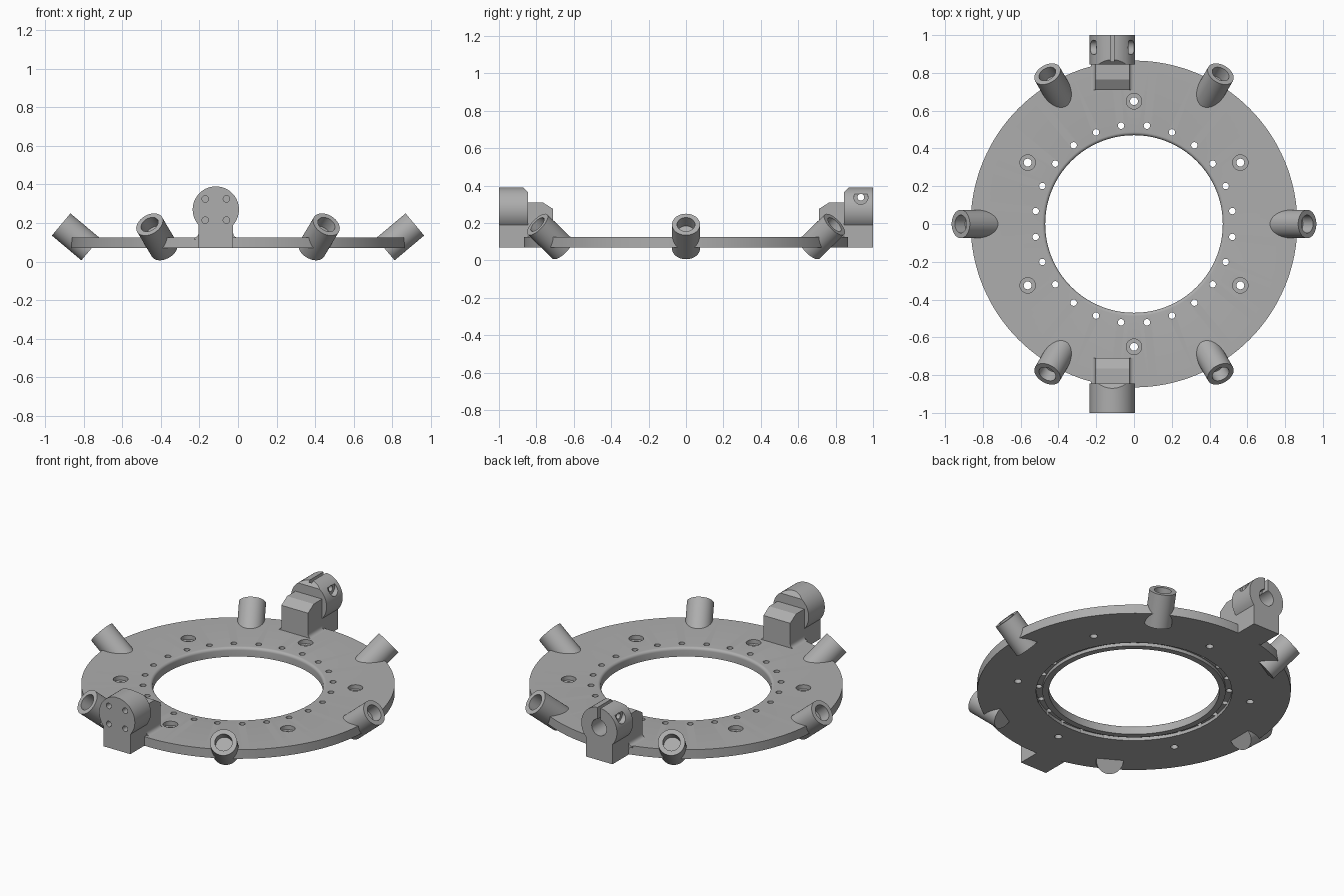
import bpy, bmesh
from math import pi, sin, cos, radians, asin
from mathutils import Matrix, Vector

cube = bpy.data.objects.get("Cube")
if cube:
    bpy.data.objects.remove(cube, do_unlink=True)

GREY = (0.42, 0.42, 0.42, 1)
mat = bpy.data.materials.new("machined_grey")
mat.use_nodes = True
mat.diffuse_color = GREY
mat.node_tree.nodes["Principled BSDF"].inputs["Base Color"].default_value = GREY


def finish(bm, name):
    bmesh.ops.recalc_face_normals(bm, faces=bm.faces)
    mesh = bpy.data.meshes.new(name)
    bm.to_mesh(mesh)
    bm.free()
    mesh.materials.append(mat)
    obj = bpy.data.objects.new(name, mesh)
    bpy.context.collection.objects.link(obj)
    return obj


def activate(obj):
    bpy.ops.object.select_all(action='DESELECT')
    obj.select_set(True)
    bpy.context.view_layer.objects.active = obj


def smooth(obj):
    activate(obj)
    bpy.ops.object.shade_smooth_by_angle(angle=radians(30))


def lathe(profile, steps, closed=True):
    """Revolve (radius, height) points around z."""
    bm = bmesh.new()
    vs = [bm.verts.new((r, 0, z)) for r, z in profile]
    pairs = list(zip(vs, vs[1:])) + ([(vs[-1], vs[0])] if closed else [])
    es = [bm.edges.new(p) for p in pairs]
    bmesh.ops.spin(bm, geom=vs + es, cent=(0, 0, 0), axis=(0, 0, 1),
                   angle=2 * pi, steps=steps)
    bmesh.ops.remove_doubles(bm, verts=bm.verts, dist=1e-5)
    return bm


def prism(bm, points, vector):
    """Extrude a flat outline along a vector."""
    face = bm.faces.new([bm.verts.new(p) for p in points])
    ext = bmesh.ops.extrude_face_region(bm, geom=[face])["geom"]
    bmesh.ops.translate(bm, vec=vector,
                        verts=[g for g in ext if isinstance(g, bmesh.types.BMVert)])


def rods(centres, radius, depth, axis='Z', segs=20):
    """Cutter made of separate cylinders along one axis."""
    rot = {'X': Matrix.Rotation(pi / 2, 4, 'Y'),
           'Y': Matrix.Rotation(pi / 2, 4, 'X'), 'Z': Matrix()}[axis]
    bm = bmesh.new()
    for c in centres:
        bmesh.ops.create_cone(bm, cap_ends=True, segments=segs, radius1=radius,
                              radius2=radius, depth=depth,
                              matrix=Matrix.Translation(c) @ rot)
    return bm


def cut(obj, bm):
    cutter = finish(bm, "cutter")
    cutter.hide_render = True
    mod = obj.modifiers.new("cut", 'BOOLEAN')
    mod.operation, mod.solver, mod.object = 'DIFFERENCE', 'EXACT', cutter
    activate(obj)
    bpy.ops.object.modifier_apply(modifier=mod.name)
    bpy.data.objects.remove(cutter, do_unlink=True)


def circle(count, radius, start, z):
    return [(radius * cos(start + 2 * pi * i / count),
             radius * sin(start + 2 * pi * i / count), z) for i in range(count)]


# Ring plate: rounded inner lip and a groove underneath
LOW, TOP, LIP = 0.07, 0.125, 0.017
lip = [(0.47 + LIP * (1 - cos(a)), TOP - LIP * (1 - sin(a)))
       for a in (i * pi / 12 for i in range(7))]
plate = finish(lathe(lip + [(0.865, TOP), (0.865, LOW), (0.54, LOW), (0.54, 0.09),
                            (0.505, 0.09), (0.505, LOW), (0.47, LOW)], 128), "ring_plate")
cut(plate, rods(circle(24, 0.525, radians(7.5), 0.1), 0.017, 0.2))
bolts = circle(6, 0.65, pi / 6, 0.1)
cut(plate, rods(bolts, 0.021, 0.2))
cut(plate, rods([(x, y, 0.15) for x, y, z in bolts], 0.041, 0.1, segs=28))
smooth(plate)

# Six tilted sockets with blind bores
for i in range(6):
    bm = lathe([(0, 0), (0.075, 0), (0.075, 0.2), (0.048, 0.2),
                (0.048, 0.13), (0, 0.13)], 40, closed=False)
    bm.transform(Matrix.Rotation(i * pi / 3, 4, 'Z')
                 @ Matrix.Translation((0.764, 0, 0.064))
                 @ Matrix.Rotation(radians(50), 4, 'Y'))
    smooth(finish(bm, f"angled_socket_{i + 1}"))

# Two end brackets, mirrored front to back
CX, CZ, R, HALF = -0.115, 0.27, 0.12, 0.09
IN, OUT = 0.845, 1.0


def bracket(side, name):
    flip = Matrix.Diagonal((1, side, 1, 1))
    # Round head on a straight post
    a0 = -asin((R * R - HALF * HALF) ** 0.5 / R)
    arc = [a0 + (pi - 2 * a0) * i / 48 for i in range(49)]
    outline = [(CX + R * cos(a), IN, CZ + R * sin(a)) for a in arc]
    outline += [(CX - HALF, IN, LOW), (CX + HALF, IN, LOW)]
    bm = bmesh.new()
    prism(bm, outline, (0, OUT - IN, 0))
    res = bmesh.ops.bisect_plane(bm, geom=bm.verts[:] + bm.edges[:] + bm.faces[:],
                                 plane_co=(0, IN, 0.365), plane_no=(0, -1, 1),
                                 clear_outer=True)
    bmesh.ops.edgenet_fill(bm, edges=[g for g in res["geom_cut"]
                                      if isinstance(g, bmesh.types.BMEdge)])
    bm.transform(flip)
    head = finish(bm, name + "_head")

    # Sloped foot standing on the plate
    bm = bmesh.new()
    prism(bm, [(CX - HALF, y, z) for y, z in
               ((IN, 0.1), (IN, 0.31), (0.765, 0.31), (0.71, 0.275), (0.71, 0.1))],
          (2 * HALF, 0, 0))
    bm.transform(flip)
    finish(bm, name + "_foot")

    # Concave fillets beside the foot
    bm = bmesh.new()
    f = 0.022
    for s in (-1, 1):
        curve = [(f - f * cos(a), f - f * sin(a)) for a in (i * pi / 10 for i in range(6))]
        pts = curve + [(f, -0.01), (0, -0.01)]
        prism(bm, [(CX + s * (HALF + dx), 0.71, TOP + dz) for dx, dz in pts],
              (0, IN - 0.71, 0))
    bm.transform(flip)
    smooth(finish(bm, name + "_fillets"))
    return head


# Front head: four small screw holes
front = bracket(-1, "front_bracket")
cut(front, rods([(CX + sx * 0.055, -OUT, CZ + sz * 0.055)
                 for sx in (-1, 1) for sz in (-1, 1)], 0.017, 0.12, 'Y'))
smooth(front)

# Back head: split clamp with bore, slit and cross screw
back = bracket(1, "back_clamp")
cut(back, rods([(CX, OUT, CZ)], 0.05, 0.28, 'Y', 32))
bm = bmesh.new()
prism(bm, [(CX - 0.01, 0.86, CZ), (CX + 0.01, 0.86, CZ),
           (CX + 0.01, 0.86, 0.5), (CX - 0.01, 0.86, 0.5)], (0, 0.3, 0))
cut(back, bm)
cut(back, rods([(CX, 0.935, 0.338)], 0.018, 0.4, 'X'))
cut(back, rods([(CX + s * 0.135, 0.935, 0.338) for s in (-1, 1)], 0.038, 0.1, 'X', 28))
smooth(back)
